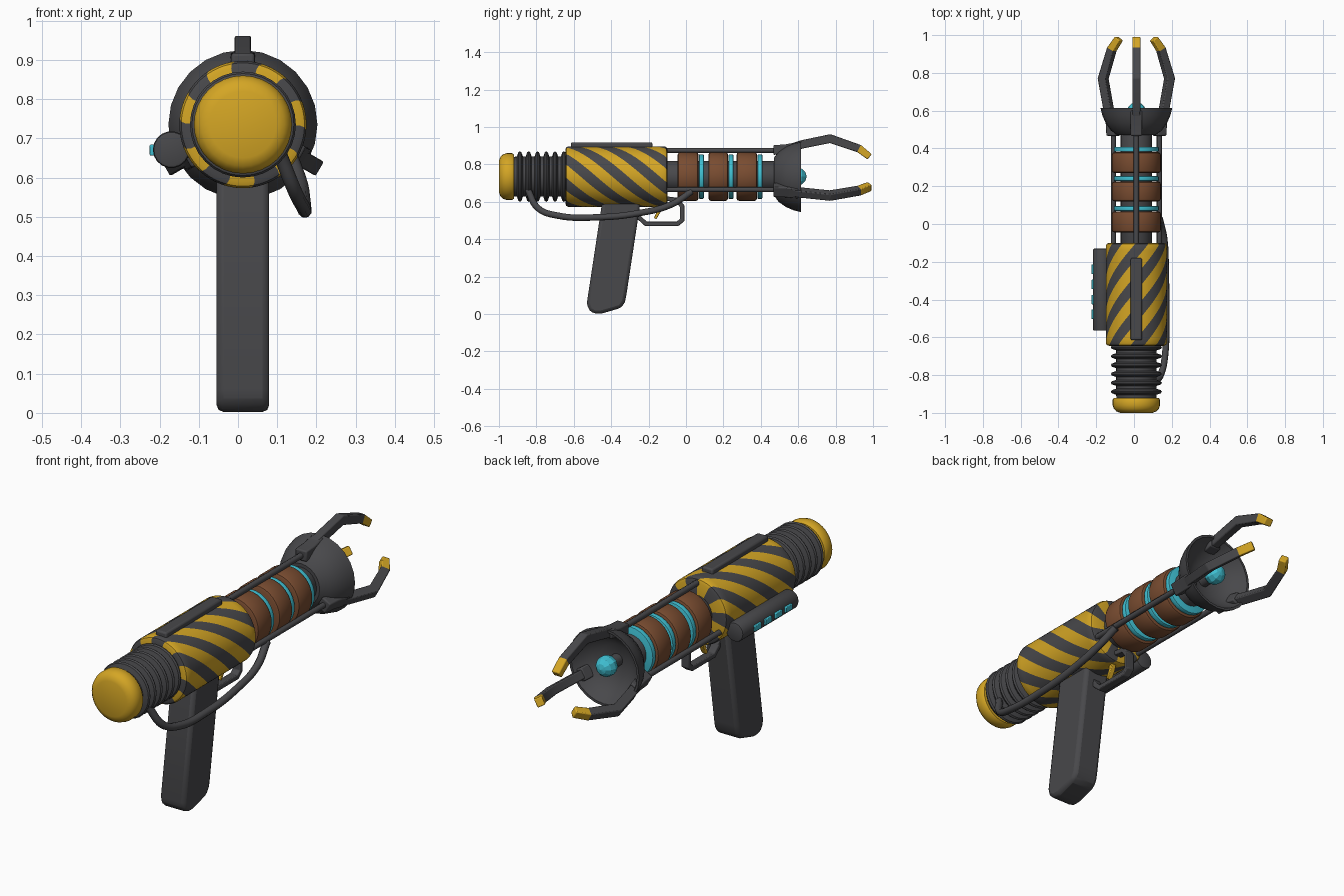
import bpy, bmesh, math
from mathutils import Matrix, Vector

if "Cube" in bpy.data.objects:
    bpy.data.objects.remove(bpy.data.objects["Cube"])

CX, CZ = 0.0125, 0.735          # barrel axis runs along y


def mat(name, rgb):
    m = bpy.data.materials.new(name)
    m.diffuse_color = (*rgb, 1)
    m.use_nodes = True
    m.node_tree.nodes["Principled BSDF"].inputs["Base Color"].default_value = m.diffuse_color
    return m


DARK = mat("dark metal", (0.065, 0.065, 0.07))
GOLD = mat("yellow paint", (0.66, 0.38, 0.018))
BROWN = mat("copper brown", (0.19, 0.072, 0.03))
CYAN = mat("cyan glow", (0.05, 0.52, 0.64))


def finish(name, bm, mats, bevel=0, smooth=35):
    bmesh.ops.recalc_face_normals(bm, faces=bm.faces)
    me = bpy.data.meshes.new(name)
    bm.to_mesh(me)
    bm.free()
    ob = bpy.data.objects.new(name, me)
    bpy.context.collection.objects.link(ob)
    for m in mats:
        me.materials.append(m)
    if bevel:
        b = ob.modifiers.new("bevel", "BEVEL")
        b.width, b.segments, b.limit_method = bevel, 2, "ANGLE"
    if smooth:
        bpy.ops.object.select_all(action="DESELECT")
        ob.select_set(True)
        bpy.context.view_layer.objects.active = ob
        bpy.ops.object.shade_smooth_by_angle(angle=math.radians(smooth))
    return ob


def lathe(name, prof, mats, n=32, center=(CX, CZ), twist=0, phase=0, rule=None, smooth=35):
    """Turn (y, radius) points around the y axis; twist gives helical columns."""
    bm = bmesh.new()
    rings = []
    for y, r in prof:
        if r == 0:
            rings.append([bm.verts.new((center[0], y, center[1]))] * n)
            continue
        ring = []
        for i in range(n):
            a = 2 * math.pi * i / n + phase - twist * (y - prof[0][0])
            ring.append(bm.verts.new((center[0] + r * math.cos(a), y, center[1] + r * math.sin(a))))
        rings.append(ring)
    for a, b in zip(rings, rings[1:]):
        for i in range(n):
            j = (i + 1) % n
            f = bm.faces.new(list(dict.fromkeys((a[i], a[j], b[j], b[i]))))
            if rule:
                f.material_index = rule(i)
    return finish(name, bm, mats, smooth=smooth)


def drum(name, y0, y1, r, m, c=0.012, n=32, center=(CX, CZ)):
    return lathe(name, [(y0, 0), (y0, r - c), (y0 + c * .3, r - c * .3), (y0 + c, r),
                        (y1 - c, r), (y1 - c * .3, r - c * .3), (y1, r - c), (y1, 0)], [m], n, center)


def prism(name, pts, half, mats, bevel=0):
    """Extrude a (y, z) outline across x."""
    bm = bmesh.new()
    f = bm.faces.new([bm.verts.new((CX - half, y, z)) for y, z in pts])
    new = bmesh.ops.extrude_face_region(bm, geom=[f])["geom"]
    bmesh.ops.translate(bm, verts=[v for v in new if isinstance(v, bmesh.types.BMVert)], vec=(2 * half, 0, 0))
    return finish(name, bm, mats, bevel)


def strip(name, path, half, mats, bevel=0, paint_from=None):
    """Bar of rectangular section along (y, z, thickness) points."""
    bm = bmesh.new()
    rings = []
    P = [Vector(p[:2]) for p in path]
    for i, p in enumerate(P):
        d0 = (p - P[i - 1]).normalized() if i else None
        d1 = (P[i + 1] - p).normalized() if i < len(P) - 1 else None
        d = ((d0 or d1) + (d1 or d0)).normalized()
        t = path[i][2] / 2 / max(.5, abs(d.dot(d0 or d1)))
        nrm = Vector((-d.y, d.x)) * t
        rings.append([bm.verts.new((CX + s * half, *(p + nrm * k)))
                      for s, k in ((-1, -1), (1, -1), (1, 1), (-1, 1))])
    for k, (a, b) in enumerate(zip(rings, rings[1:])):
        for i in range(4):
            j = (i + 1) % 4
            bm.faces.new((a[i], a[j], b[j], b[i])).material_index = int(paint_from is not None and k >= paint_from)
    bm.faces.new(rings[0])
    bm.faces.new(rings[-1]).material_index = int(paint_from is not None)
    return finish(name, bm, mats, bevel, smooth=30)


def box(name, x, y, z, m, bevel=0):
    bm = bmesh.new()
    bmesh.ops.create_cube(bm, size=1)
    for v in bm.verts:
        v.co = [(lo + hi) / 2 + c * (hi - lo) for c, (lo, hi) in zip(v.co, (x, y, z))]
    return finish(name, bm, [m], bevel)


def tube(name, pts, r, m):
    cu = bpy.data.curves.new(name, "CURVE")
    cu.dimensions, cu.bevel_depth, cu.bevel_resolution = "3D", r, 2
    cu.use_fill_caps, cu.resolution_u = True, 6
    s = cu.splines.new("BEZIER")
    s.bezier_points.add(len(pts) - 1)
    for b, p in zip(s.bezier_points, pts):
        b.co, b.handle_left_type, b.handle_right_type = p, "AUTO", "AUTO"
    ob = bpy.data.objects.new(name, cu)
    bpy.context.collection.objects.link(ob)
    cu.materials.append(m)
    return ob


# Rear cap and bellows
lathe("rear_cap", [(-1, 0), (-1, .085), (-.992, .106), (-.978, .119), (-.96, .125),
                   (-.93, .125), (-.92, .118), (-.92, 0)], [GOLD])
bellows = [(-.925, .105)]
for i in range(6):
    y = -.888 + i * .047
    bellows += [(y - .016, .107), (y - .008, .13), (y, .135), (y + .008, .13), (y + .016, .107)]
lathe("bellows", bellows + [(-.63, .105)], [DARK])

# Striped body: columns follow the helix so stripes are whole faces
n, per = 84, 6
y0, y1, R = -.645, -.10, .162
steps = [(y0 + .015 + (y1 - y0 - .03) * i / 20, R) for i in range(21)]
lathe("striped_body", [(y0, .09), (y0, .145), (y0 + .005, .157)] + steps
      + [(y1 - .005, .157), (y1, .145), (y1, .07)], [GOLD, DARK], n, twist=5.3,
      phase=math.radians(-1), rule=lambda i: (i // per) % 2)

# Top rail
box("top_rail", (CX - .03, CX + .03), (-.615, -.18), (.87, .918), DARK, .008)

# Core, coils and glowing rings
drum("core", -.15, .5, .083, DARK)
for k, (a, b) in enumerate(((-.045, .067), (.12, .225), (.27, .38))):
    drum(f"coil_{k + 1}", a, b, .13, BROWN, .014)
    drum(f"glow_ring_{k + 1}", b + .003, b + .028, .119, CYAN, .004)

# Dish and emitter
lathe("dish", [(.47, 0), (.47, .10), (.495, .135), (.535, .163), (.575, .18), (.615, .19),
               (.615, .178), (.58, .16), (.545, .125), (.52, .08), (.51, 0)], [DARK], 24)
lathe("emitter_stem", [(.50, .03), (.57, .03)], [DARK], 12)
lathe("emitter", [(.595 - .05 * math.cos(math.pi * i / 6), .05 * math.sin(math.pi * i / 6) if 0 < i < 6 else 0)
                  for i in range(7)], [CYAN], 10, smooth=0)

# Three rods, claw mounts and claws around the axis
for k in range(3):
    turn = (Matrix.Translation((CX, 0, CZ)) @ Matrix.Rotation(math.radians(120 * k), 4, "Y")
            @ Matrix.Translation((-CX, 0, -CZ)))
    parts = [
        tube(f"rod_{k + 1}", [(CX, -.12, CZ + .14), (CX, .49, CZ + .14)], .014, DARK),
        prism(f"claw_mount_{k + 1}", [(.467, CZ + .115), (.467, CZ + .168), (.53, CZ + .172),
                                      (.60, CZ + .185), (.60, CZ + .14)], .031, [DARK], .006),
        strip(f"claw_{k + 1}", [(.56, CZ + .155, .04), (.62, CZ + .172, .045), (.77, CZ + .203, .046),
                                (.925, CZ + .15, .042), (.982, CZ + .106, .036)], .021, [DARK, GOLD], .005, 3)]
    for p in parts:
        p.matrix_world = turn

# Grip
prism("grip", [(-.445, .62), (-.24, .62), (-.318, .107), (-.326, .065), (-.347, .033), (-.45, .003),
               (-.49, .002), (-.52, .02), (-.53, .06)], .067, [DARK], .018)

# Trigger and guard
strip("trigger", [(-.135, .59, .022), (-.145, .55, .02), (-.165, .51, .014)], .012, [GOLD], .003)
strip("trigger_guard", [(-.27, .55, .024), (-.25, .515, .024), (-.215, .483, .024), (-.045, .483, .024),
                        (-.02, .503, .024), (-.02, .575, .024), (-.045, .61, .024), (-.13, .62, .024)],
      .02, [DARK], .004)

# Side hose
tube("hose", [(.105, -.845, .665), (.145, -.79, .565), (.165, -.69, .527), (.17, -.48, .517),
              (.168, -.25, .54), (.16, -.08, .585), (.135, .03, .655)], .018, DARK)

# Side battery with indicator lights
drum("side_battery", -.565, -.13, .047, DARK, .008, 18, (-.17, .671))
box("battery_bracket", (-.16, -.10), (-.5, -.2), (.65, .70), DARK)
for k, y in enumerate((-.24, -.32, -.40, -.478)):
    box(f"battery_light_{k + 1}", (-.225, -.205), (y - .025, y + .025), (.656, .684), CYAN, .003)
